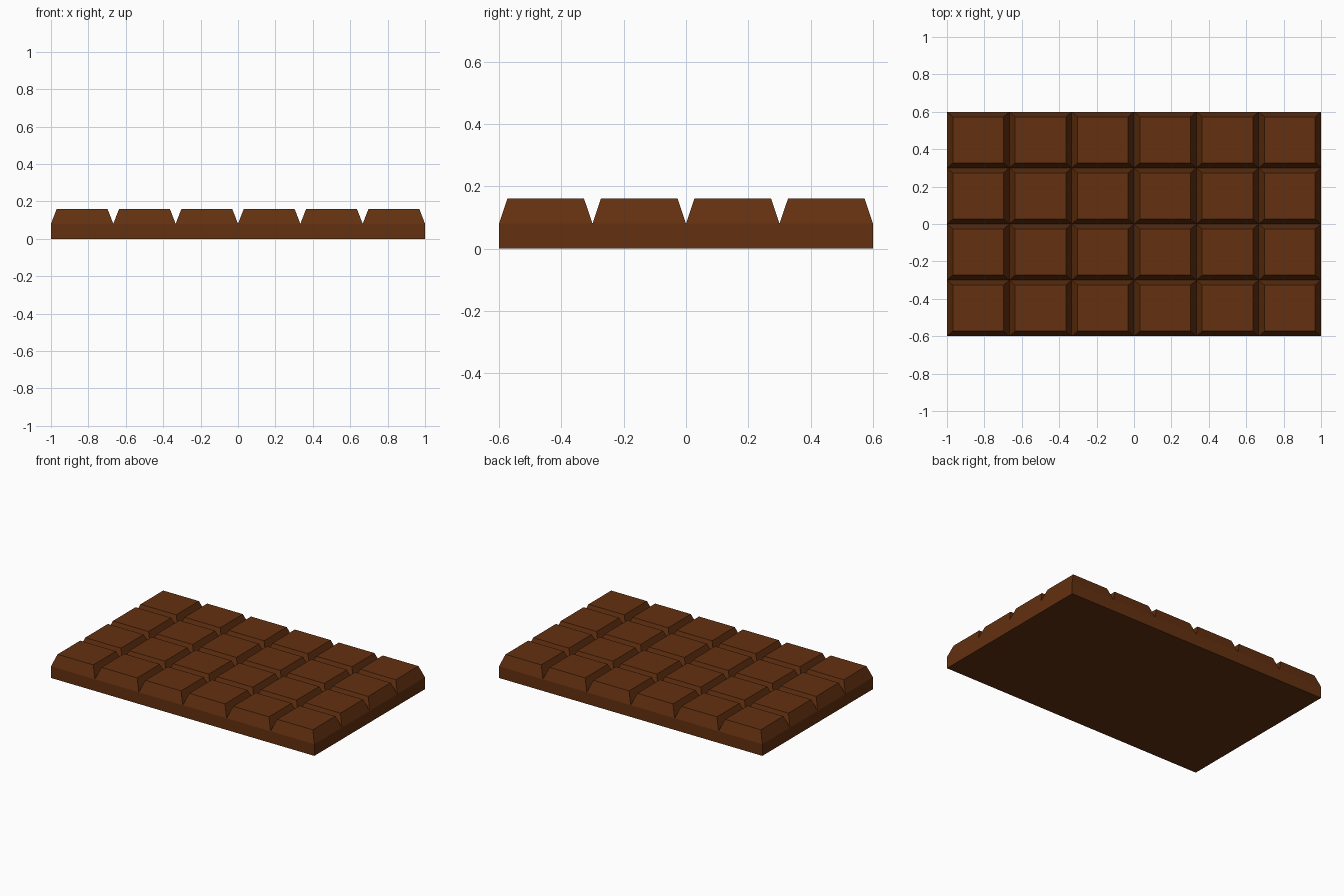
import bpy, bmesh

if "Cube" in bpy.data.objects:
    bpy.data.objects.remove(bpy.data.objects["Cube"])

NX, NY = 6, 4                 # squares along x and y
CX, CY = 2.0 / NX, 1.2 / NY   # square size
BASE, TOP = 0.08, 0.16        # groove depth level and full height
INX, INY = 0.031, 0.027       # bevel width of each square

chocolate = bpy.data.materials.new("chocolate brown")
chocolate.diffuse_color = (0.125, 0.03, 0.005, 1)
chocolate.use_nodes = True
chocolate.node_tree.nodes["Principled BSDF"].inputs["Base Color"].default_value = chocolate.diffuse_color

bm = bmesh.new()


def ring(x0, x1, y0, y1, z):
    return [bm.verts.new(p) for p in
            ((x0, y0, z), (x1, y0, z), (x1, y1, z), (x0, y1, z))]


def walls(low, high):
    for i in range(4):
        j = (i + 1) % 4
        bm.faces.new((low[i], low[j], high[j], high[i]))


# slab: underside and straight outer walls
bottom = ring(-1, 1, -0.6, 0.6, 0)
walls(bottom, ring(-1, 1, -0.6, 0.6, BASE))
bm.faces.new(bottom[::-1])

# tapered squares meeting in V grooves
for i in range(NX):
    for j in range(NY):
        x, y = -1 + i * CX, -0.6 + j * CY
        top = ring(x + INX, x + CX - INX, y + INY, y + CY - INY, TOP)
        walls(ring(x, x + CX, y, y + CY, BASE), top)
        bm.faces.new(top)

bmesh.ops.remove_doubles(bm, verts=bm.verts, dist=1e-4)
mesh = bpy.data.meshes.new("chocolate_bar")
bm.to_mesh(mesh)
bm.free()
mesh.materials.append(chocolate)
bar = bpy.data.objects.new("chocolate_bar", mesh)
bpy.context.collection.objects.link(bar)
